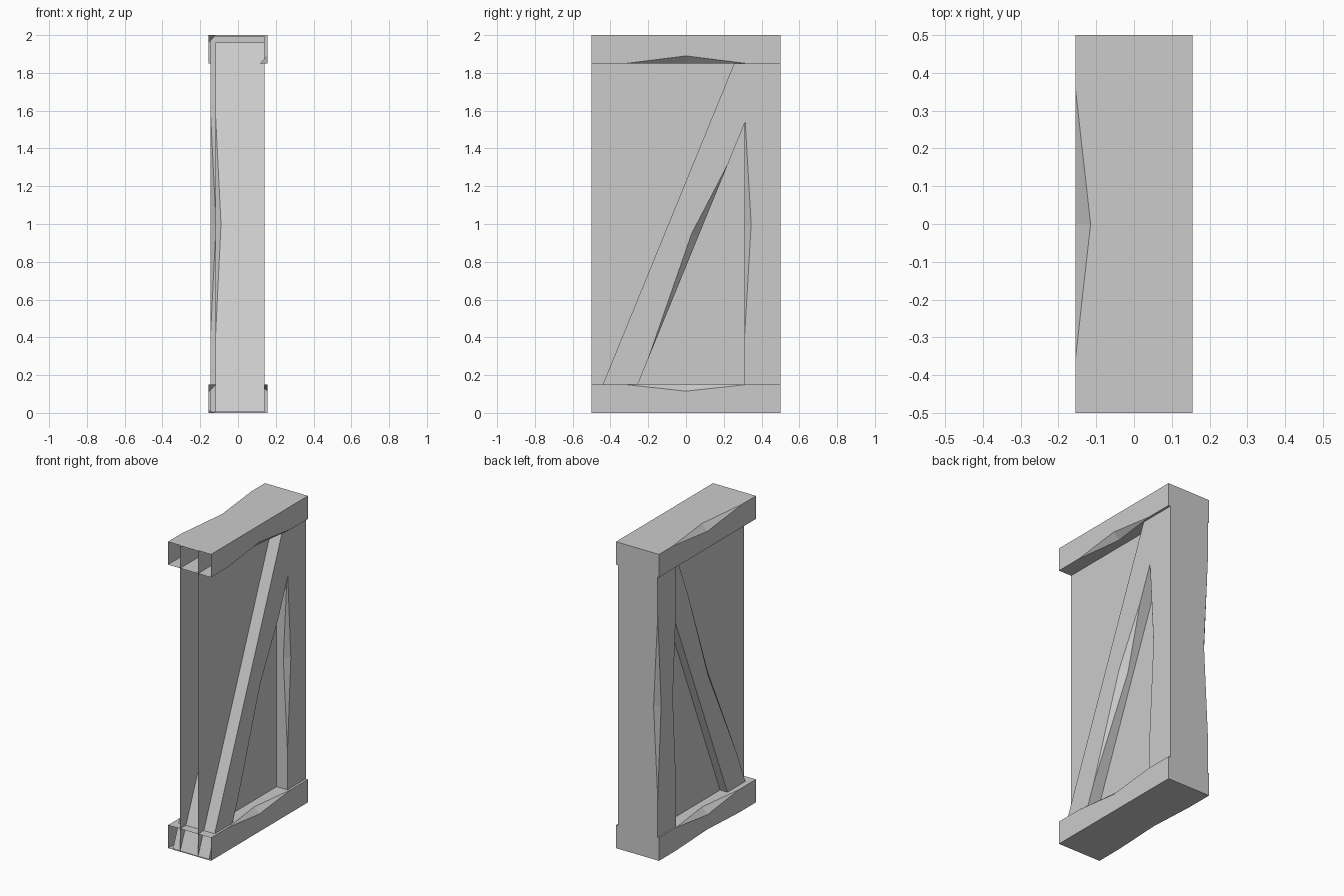
import bpy
import bmesh
from mathutils import Vector

cube = bpy.data.objects.get("Cube")
if cube:
    bpy.data.objects.remove(cube, do_unlink=True)

grey = bpy.data.materials.new("plain_grey")
grey.use_nodes = True
grey.diffuse_color = (0.6, 0.6, 0.6, 1)
grey.node_tree.nodes["Principled BSDF"].inputs["Base Color"].default_value = (0.6, 0.6, 0.6, 1)


def add_object(name, bm):
    bmesh.ops.recalc_face_normals(bm, faces=bm.faces)
    mesh = bpy.data.meshes.new(name)
    bm.to_mesh(mesh)
    bm.free()
    mesh.materials.append(grey)
    obj = bpy.data.objects.new(name, mesh)
    bpy.context.collection.objects.link(obj)
    return obj


def prism(name, profile, x0, x1):
    """Extrude a (y, z) outline along x."""
    bm = bmesh.new()
    face = bm.faces.new([bm.verts.new((x0, y, z)) for y, z in profile])
    new = bmesh.ops.extrude_face_region(bm, geom=[face])["geom"]
    bmesh.ops.translate(bm, vec=(x1 - x0, 0, 0),
                        verts=[v for v in new if isinstance(v, bmesh.types.BMVert)])
    return add_object(name, bm)


def box(name, x, y, z):
    return prism(name, [(y[0], z[0]), (y[1], z[0]), (y[1], z[1]), (y[0], z[1])], *x)


def chip_cutter(a, b, p, q):
    """Wedge that chips the edge a-b down to p and q on the two neighbouring faces."""
    a, b, p, q = map(Vector, (a, b, p, q))
    outer = (a + b) - (p + q) / 2
    bm = bmesh.new()
    for co in (a, b, p + (p - q) * 0.6, q + (q - p) * 0.6, outer):
        bm.verts.new(co)
    bmesh.ops.convex_hull(bm, input=bm.verts)
    cutter = add_object("chip_cutter", bm)
    cutter.hide_render = True
    return cutter


def carve(obj, chips):
    """Cut all chips out and bake the result."""
    cutters = [chip_cutter(*c) for c in chips]
    for cutter in cutters:
        mod = obj.modifiers.new("chip", "BOOLEAN")
        mod.operation = "DIFFERENCE"
        mod.solver = "EXACT"
        mod.object = cutter
    bpy.context.view_layer.update()
    deps = bpy.context.evaluated_depsgraph_get()
    baked = bpy.data.meshes.new_from_object(obj.evaluated_get(deps))
    obj.modifiers.clear()
    obj.data = baked
    for cutter in cutters:
        bpy.data.objects.remove(cutter, do_unlink=True)


def open_front(obj):
    """Remove the end face on the front side."""
    bm = bmesh.new()
    bm.from_mesh(obj.data)
    ends = [f for f in bm.faces
            if f.normal.y < -0.9 and f.calc_center_median().y < -0.49]
    bmesh.ops.delete(bm, geom=ends, context="FACES")
    bm.to_mesh(obj.data)
    bm.free()


def beam_chip(x, z, half, dx, dz):
    """Chip on a long beam edge; dx and dz point into the beam."""
    return ((x, -half, z), (x, half, z), (x, 0, z + dz), (x + dx, 0, z))


def post_chip(x, y, dx, dy):
    """Chip on an upright post edge."""
    return ((x, y, 0.4), (x, y, 1.6), (x, y + dy, 1), (x + dx, y, 1))


# Hollow beams, open at the front
W = 0.155
top_beam = box("top_beam", (-W, W), (-0.5, 0.5), (1.85, 2))
carve(top_beam, [beam_chip(-W, 2, 0.36, 0.04, -0.04),
                 beam_chip(W, 1.85, 0.32, -0.04, 0.04)])
open_front(top_beam)

bottom_beam = box("bottom_beam", (-W, W), (-0.5, 0.5), (0, 0.15))
carve(bottom_beam, [beam_chip(-W, 0.15, 0.32, 0.04, -0.04),
                    beam_chip(W, 0.15, 0.32, -0.04, -0.035),
                    beam_chip(-W, 0, 0.32, 0.035, 0.015)])
open_front(bottom_beam)

# Thin hollow wall panel, open at the front
panel = box("wall_panel", (-0.067, 0.062), (-0.5, 0.4), (0.004, 1.996))
open_front(panel)

# Rear upright post
post = box("rear_post", (-0.146, 0.14), (0.31, 0.5), (0.004, 1.996))
carve(post, [post_chip(-0.146, 0.31, 0.03, 0.035),
             post_chip(-0.146, 0.5, 0.03, -0.035),
             post_chip(0.14, 0.31, -0.03, 0.035)])

# Diagonal brace running through the panel
brace = prism("diagonal_brace",
              [(-0.5, 0.005), (-0.315, 0.005), (0.485, 1.96), (0.3, 1.96)], -0.12, 0.14)


def brace_edge(x, foot, z):
    """Point on a sloping brace edge at height z."""
    return (x, foot + (z - 0.005) * 0.8 / 1.955, z)


carve(brace, [
    (brace_edge(0.14, -0.315, 0.28), brace_edge(0.14, -0.315, 1.32),
     (0.14, 0.03, 0.95), brace_edge(0.1, -0.315, 0.93)),
    (brace_edge(-0.12, -0.5, 0.38), brace_edge(-0.12, -0.5, 1.6),
     (-0.12, -0.06, 0.98), brace_edge(-0.09, -0.5, 1)),
])
